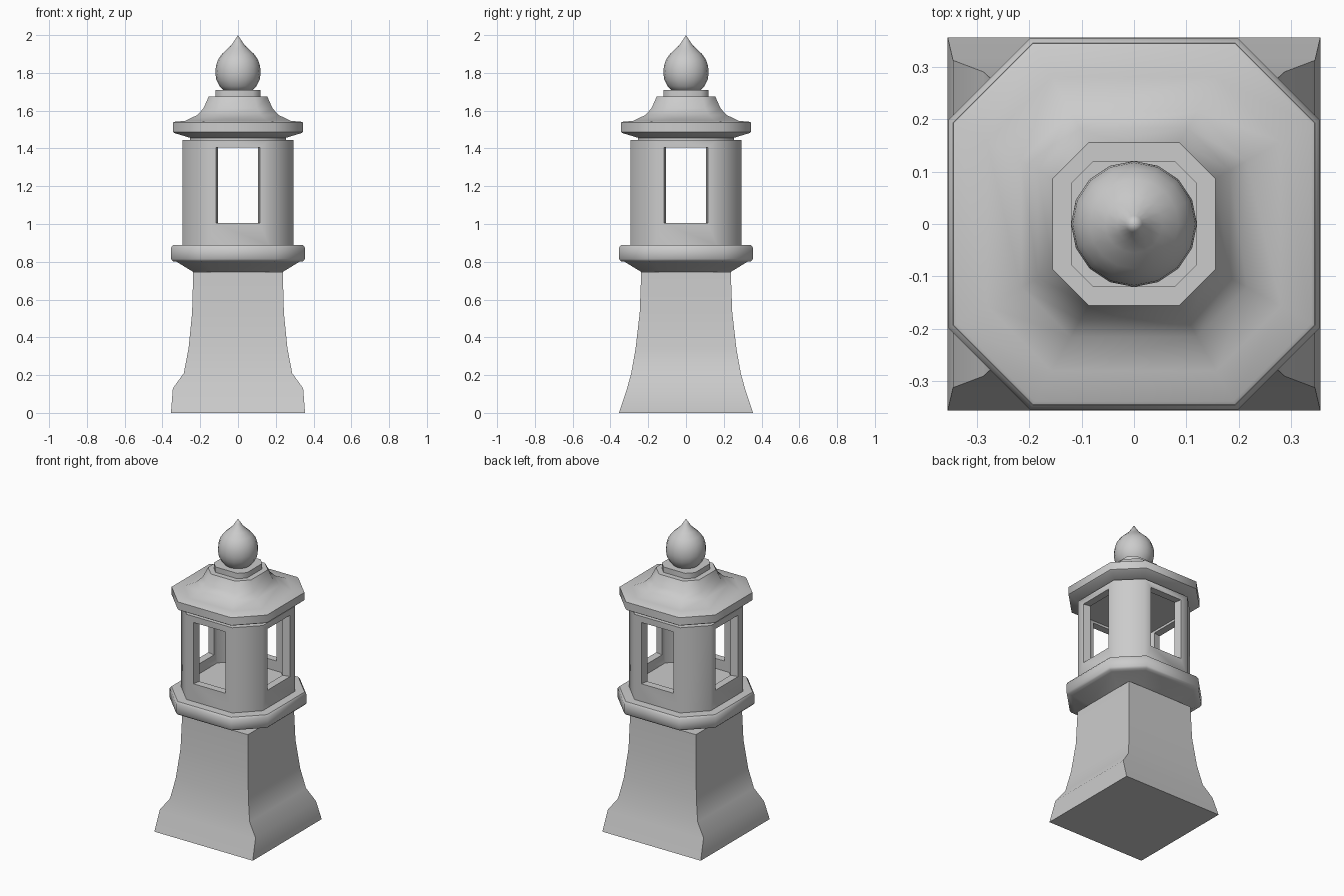
import bpy, bmesh, math
from mathutils import Matrix

if "Cube" in bpy.data.objects:
    bpy.data.objects.remove(bpy.data.objects["Cube"])

stone = bpy.data.materials.new("grey stone")
stone.diffuse_color = (0.6, 0.6, 0.6, 1)
stone.use_nodes = True
stone.node_tree.nodes["Principled BSDF"].inputs["Base Color"].default_value = stone.diffuse_color


def loft(name, rings, angle=50, pole=False):
    """Skin a stack of equal-length rings of 3D points and cap both ends."""
    bm = bmesh.new()
    loops = [[bm.verts.new(p) for p in ring] for ring in rings]
    n = len(loops[0])
    for a, b in zip(loops, loops[1:]):
        for i in range(n):
            j = (i + 1) % n
            bm.faces.new((a[i], a[j], b[j], b[i]))
    bm.faces.new(loops[0][::-1])
    if pole:
        tip = bm.verts.new(pole)
        for i in range(n):
            bm.faces.new((loops[-1][i], loops[-1][(i + 1) % n], tip))
    else:
        bm.faces.new(loops[-1])
    bmesh.ops.recalc_face_normals(bm, faces=bm.faces[:])
    me = bpy.data.meshes.new(name)
    bm.to_mesh(me)
    bm.free()
    me.materials.append(stone)
    ob = bpy.data.objects.new(name, me)
    bpy.context.collection.objects.link(ob)
    smooth(ob, angle)
    return ob


def smooth(ob, angle):
    bpy.ops.object.select_all(action='DESELECT')
    bpy.context.view_layer.objects.active = ob
    ob.select_set(True)
    bpy.ops.object.shade_smooth_by_angle(angle=math.radians(angle))


def rect(x, y, z):
    return [(-x, -y, z), (x, -y, z), (x, y, z), (-x, y, z)]


def octagon(w, z, ratio=0.56):
    c = w * ratio
    return [(-c, -w, z), (c, -w, z), (w, -c, z), (w, c, z),
            (c, w, z), (-c, w, z), (-w, c, z), (-w, -c, z)]


# Flared square pedestal, kicked out more sharply along x
loft("pedestal", [rect(*p) for p in [
    (0.355, 0.355, 0), (0.345, 0.312, 0.13), (0.287, 0.29, 0.21),
    (0.262, 0.267, 0.34), (0.243, 0.245, 0.53), (0.237, 0.237, 0.745)]])

# Rounded platform ring
loft("platform", [octagon(w, z) for w, z in [
    (0.235, 0.745), (0.325, 0.80), (0.345, 0.803), (0.354, 0.815),
    (0.354, 0.875), (0.345, 0.888), (0.29, 0.89)]])

# Hollow lamp chamber with a window on each of four sides
chamber = loft("lamp_chamber", [octagon(0.295, 0.885), octagon(0.295, 1.445)])
cutters = [loft("hollow_cutter", [octagon(0.247, 0.94), octagon(0.247, 1.42)])]
for k in range(4):
    ring = lambda w, y: [(-w, y, 1.005), (w, y, 1.005), (w, y, 1.405), (-w, y, 1.405)]
    c = loft("window_cutter", [ring(0.119, -0.315), ring(0.103, -0.23)])
    c.data.transform(Matrix.Rotation(k * math.pi / 2, 4, 'Z'))
    cutters.append(c)
for c in cutters:
    c.hide_render = True
    mod = chamber.modifiers.new("cut", 'BOOLEAN')
    mod.operation = 'DIFFERENCE'
    mod.solver = 'EXACT'
    mod.object = c
bpy.context.view_layer.objects.active = chamber
for mod in list(chamber.modifiers):
    if mod.type == 'BOOLEAN':
        bpy.ops.object.modifier_apply(modifier=mod.name)
for c in cutters:
    bpy.data.objects.remove(c)
smooth(chamber, 50)

# Narrow neck and swept roof
loft("roof_neck", [octagon(0.255, 1.44), octagon(0.255, 1.465)])
loft("roof", [octagon(w, z) for w, z in [
    (0.25, 1.455), (0.338, 1.482), (0.344, 1.487), (0.344, 1.537), (0.338, 1.541),
    (0.28, 1.546), (0.215, 1.577), (0.183, 1.612), (0.155, 1.675)]])

# Finial plinth and pointed bulb
loft("finial_plinth", [octagon(0.12, 1.67, 0.65), octagon(0.12, 1.71, 0.65)])
bulb = [(0.07, 1.70), (0.098, 1.73), (0.115, 1.765), (0.12, 1.80), (0.117, 1.835),
        (0.106, 1.87), (0.085, 1.90), (0.055, 1.928), (0.033, 1.95), (0.016, 1.975)]
loft("finial_bulb", [[(r * math.cos(i * math.pi / 8), r * math.sin(i * math.pi / 8), z)
                      for i in range(16)] for r, z in bulb], pole=(0, 0, 2.0))
